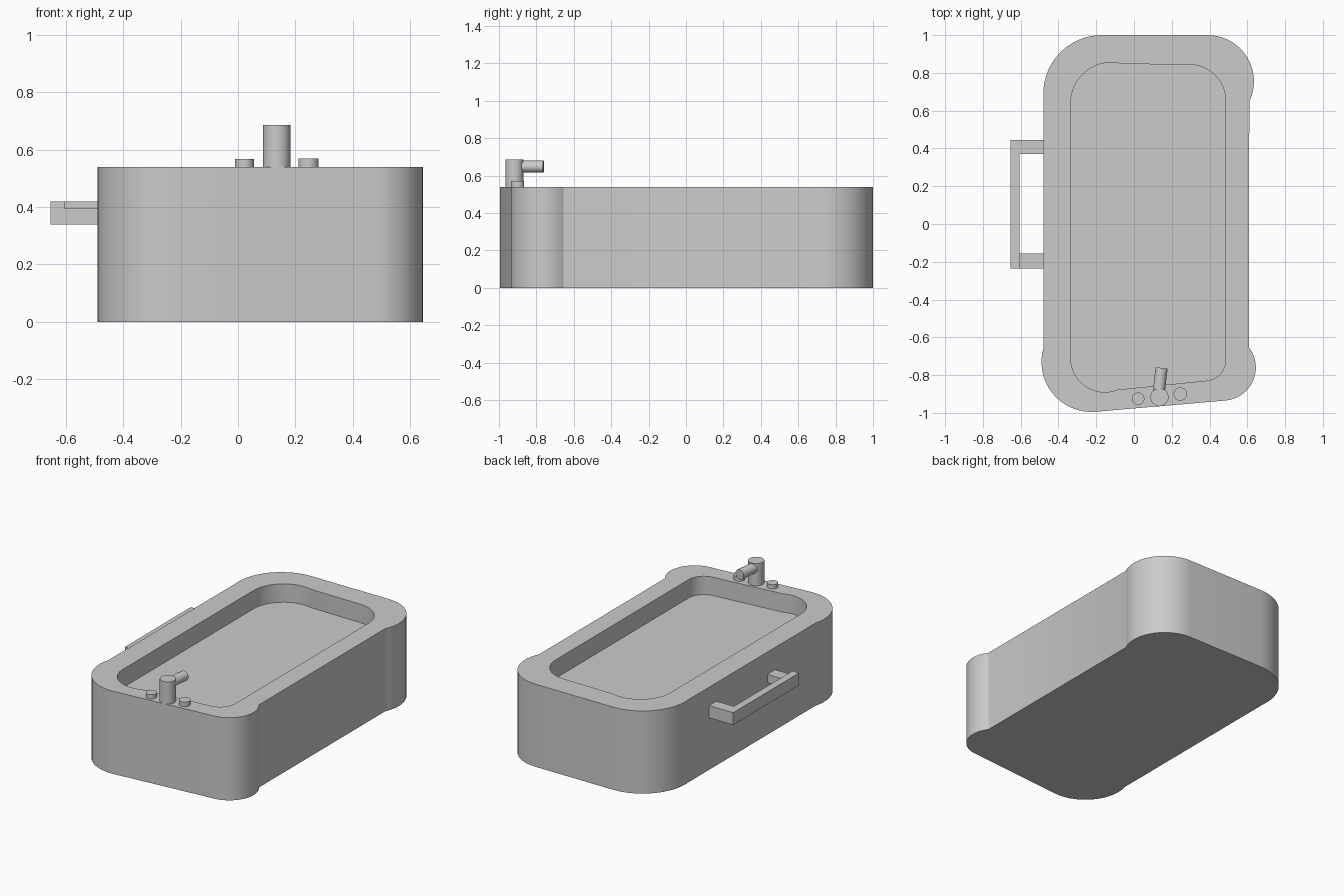
import bpy, bmesh, math
from mathutils import Vector

cube = bpy.data.objects.get("Cube")
if cube:
    bpy.data.objects.remove(cube, do_unlink=True)

grey = bpy.data.materials.new("light grey")
grey.use_nodes = True
colour = (0.6, 0.6, 0.6, 1)
grey.diffuse_color = colour
grey.node_tree.nodes["Principled BSDF"].inputs["Base Color"].default_value = colour


def finish(bm, name):
    bmesh.ops.recalc_face_normals(bm, faces=bm.faces)
    mesh = bpy.data.meshes.new(name)
    bm.to_mesh(mesh)
    bm.free()
    mesh.materials.append(grey)
    obj = bpy.data.objects.new(name, mesh)
    bpy.context.collection.objects.link(obj)
    bpy.ops.object.select_all(action='DESELECT')
    obj.select_set(True)
    bpy.context.view_layer.objects.active = obj
    bpy.ops.object.shade_smooth_by_angle(angle=math.radians(30))
    return obj


def outline(arcs, steps=18):
    """Closed outline from corner arcs: centre x, centre y, radius, start, end."""
    points = []
    for cx, cy, r, a0, a1 in arcs:
        for i in range(steps + 1):
            a = math.radians(a0 + (a1 - a0) * i / steps)
            points.append((cx + r * math.cos(a), cy + r * math.sin(a)))
    return points


def ring(bm, points, z):
    return [bm.verts.new((x, y, z)) for x, y in points]


def wall(bm, low, high):
    n = len(low)
    for i in range(n):
        j = (i + 1) % n
        bm.faces.new((low[i], low[j], high[j], high[i]))


def cylinder(name, start, end, radius):
    start, end = Vector(start), Vector(end)
    axis = end - start
    bm = bmesh.new()
    bmesh.ops.create_cone(bm, cap_ends=True, segments=32, radius1=radius,
                          radius2=radius, depth=axis.length)
    bmesh.ops.rotate(bm, verts=bm.verts, cent=(0, 0, 0),
                     matrix=Vector((0, 0, 1)).rotation_difference(axis).to_matrix())
    bmesh.ops.translate(bm, verts=bm.verts, vec=(start + end) / 2)
    return finish(bm, name)


def box(name, low, high):
    bm = bmesh.new()
    bmesh.ops.create_cube(bm, size=1)
    for v in bm.verts:
        v.co = [(a + b) / 2 + c * (b - a) for a, b, c in zip(low, high, v.co)]
    return finish(bm, name)


# Tub body: rounded corners that bulge past the straight sides, shallow basin
TOP, FLOOR = 0.54, 0.42
outer = outline([(0.47, -0.76, 0.175, -85, 37), (0.39, 0.755, 0.245, -26, 90),
                 (-0.17, 0.69, 0.31, 90, 186), (-0.225, -0.73, 0.265, 164, 275)])
inner = outline([(0.375, -0.72, 0.11, -85, 0), (0.295, 0.653, 0.19, 0, 90),
                 (-0.12, 0.64, 0.215, 75, 180), (-0.155, -0.71, 0.18, 180, 292)])
bm = bmesh.new()
base, rim = ring(bm, outer, 0), ring(bm, outer, TOP)
basin, lip = ring(bm, inner, FLOOR), ring(bm, inner, TOP)
wall(bm, base, rim)
wall(bm, lip, basin)
bm.faces.new(base[::-1])
bm.faces.new(basin)
edges = [bm.edges.get((loop[i - 1], loop[i])) for loop in (rim, lip) for i in range(len(loop))]
bmesh.ops.triangle_fill(bm, use_beauty=True, edges=edges, normal=(0, 0, 1))
finish(bm, "tub")

# Tap with spout, and two knobs
cylinder("tap_post", (0.135, -0.917, TOP), (0.135, -0.917, 0.685), 0.048)
cylinder("tap_spout", (0.129, -0.91, 0.648), (0.146, -0.762, 0.648), 0.032)
cylinder("left_knob", (0.245, -0.90, TOP), (0.245, -0.90, 0.57), 0.035)
cylinder("right_knob", (0.022, -0.925, TOP), (0.022, -0.925, 0.567), 0.033)

# Side handle
box("handle_bar", (-0.653, -0.235, 0.34), (-0.605, 0.445, 0.42))
box("handle_back_arm", (-0.605, 0.37, 0.34), (-0.47, 0.445, 0.42))
box("handle_front_arm", (-0.605, -0.235, 0.34), (-0.47, -0.155, 0.395))
